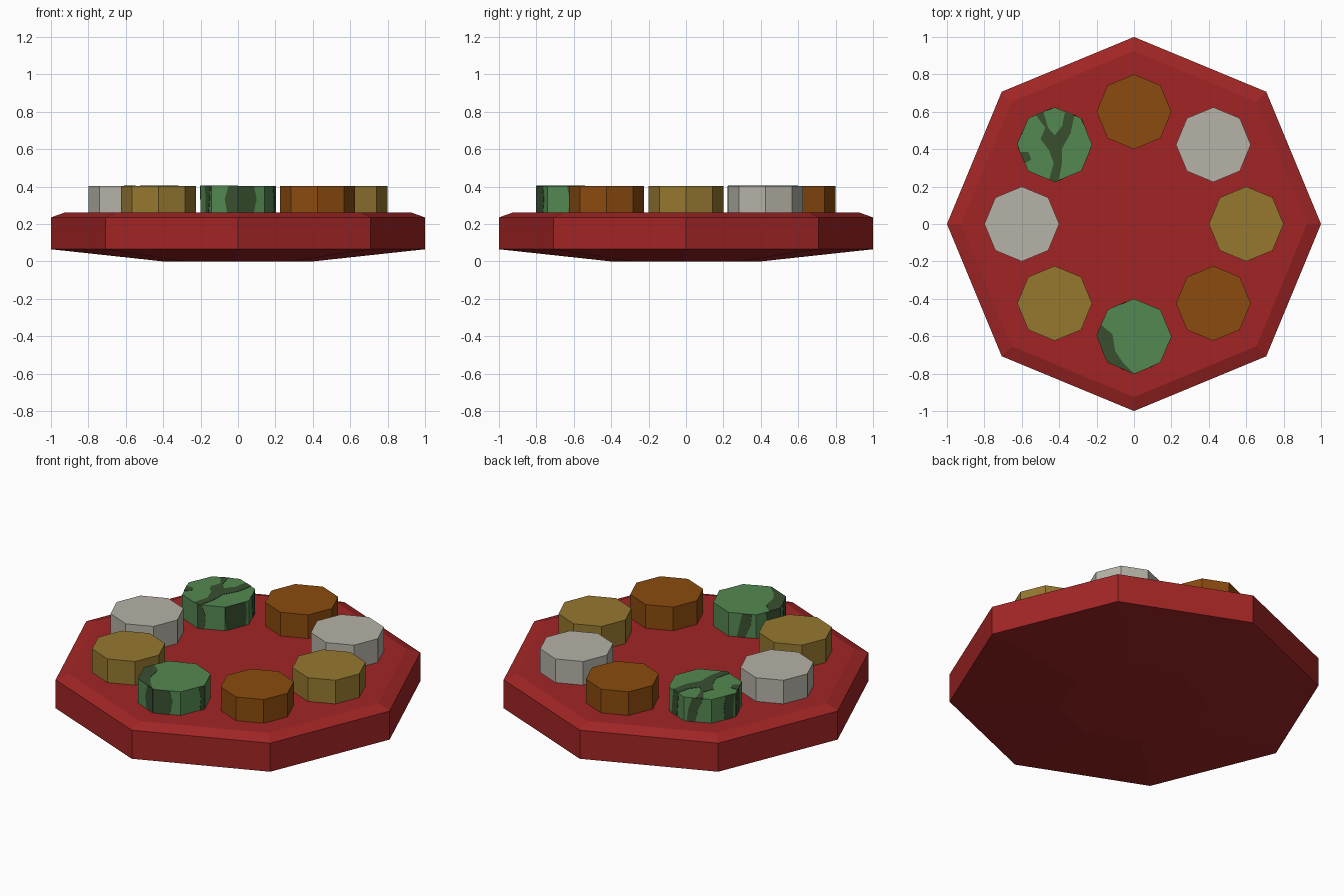
import bpy, bmesh, math
from mathutils import Vector

if "Cube" in bpy.data.objects:
    bpy.data.objects.remove(bpy.data.objects["Cube"])


def material(name, rgb):
    # sRGB 0-255 to linear
    m = bpy.data.materials.new(name)
    lin = [((c / 255 + 0.055) / 1.055) ** 2.4 for c in rgb]
    m.diffuse_color = (*lin, 1)
    m.use_nodes = True
    m.node_tree.nodes["Principled BSDF"].inputs["Base Color"].default_value = m.diffuse_color
    return m


RED = material("red", (162, 37, 37))
GOLD = material("gold", (150, 120, 48))
GREY = material("warm grey", (182, 178, 167))
BROWN = material("brown", (139, 75, 15))
GREEN = material("green", (83, 136, 81))
DARK = material("dark green", (56, 80, 48))


def make_object(name, bm, mat):
    bmesh.ops.recalc_face_normals(bm, faces=bm.faces[:])
    me = bpy.data.meshes.new(name)
    bm.to_mesh(me)
    bm.free()
    me.materials.append(mat)
    ob = bpy.data.objects.new(name, me)
    bpy.context.collection.objects.link(ob)
    return ob


def corner(k, r):
    a = math.radians(45 * k)
    return Vector((r * math.cos(a), r * math.sin(a), 0))


def octagon_stack(name, profile, mat, centre=(0, 0)):
    """Eight-sided solid from a list of (radius, z)."""
    bm = bmesh.new()
    off = Vector((*centre, 0))
    rings = [[bm.verts.new(off + corner(k, r) + Vector((0, 0, z))) for k in range(8)]
             for r, z in profile]
    bm.faces.new(rings[0][::-1])
    bm.faces.new(rings[-1])
    for a, b in zip(rings, rings[1:]):
        for k in range(8):
            j = (k + 1) % 8
            bm.faces.new((a[k], a[j], b[j], b[k]))
    return make_object(name, bm, mat)


def plate(bm, pts, normal):
    """Thin raised patch from a flat outline."""
    n = normal * 0.002
    lo = [bm.verts.new(p - n * 0.5) for p in pts]
    hi = [bm.verts.new(p + n) for p in pts]
    bm.faces.new(lo[::-1])
    bm.faces.new(hi)
    for i in range(len(pts)):
        j = (i + 1) % len(pts)
        bm.faces.new((lo[i], lo[j], hi[j], hi[i]))


Z0, Z1, R = 0.262, 0.403, 0.2


def stripes(name, centre, tops, bands):
    """Dark patches: top outlines, and side bands (facet, bottom u0,u1, middle u0,u1, top u0,u1)."""
    bm = bmesh.new()
    c = Vector((*centre, 0))
    for outline in tops:
        plate(bm, [c + Vector((x, y, Z1)) for x, y in outline], Vector((0, 0, 1)))
    for k, b0, b1, m0, m1, t0, t1 in bands:
        a, b = corner(k, R), corner(k + 1, R)
        zm = (Z0 + Z1) / 2
        uz = [(b0, Z0), (b1, Z0), (m1, zm), (t1, Z1), (t0, Z1), (m0, zm)]
        pts = [c + a.lerp(b, u) + Vector((0, 0, z)) for u, z in uz]
        plate(bm, pts, (a + b).normalized())
    make_object(name, bm, DARK)


# Dish with chamfered rim and tapered underside
octagon_stack("dish", [(0.4, 0), (1, 0.065), (1, 0.235), (0.925, Z0)], RED)

# Ring of eight tokens
kinds = [("gold", GOLD), ("grey", GREY), ("brown", BROWN), ("green", GREEN),
         ("grey", GREY), ("gold", GOLD), ("green", GREEN), ("brown", BROWN)]
for i, (label, mat) in enumerate(kinds):
    p = corner(i, 0.6)
    octagon_stack(f"{label}_token_{i}", [(R, Z0 - 0.01), (R, Z1)], mat, p.xy)

# Dark stripes on the back left green token
branch = [(-.1, .157), (-.06, .174), (-.035, .09), (.0, .05), (.04, .1), (.055, .174),
          (.105, .154), (.085, .06), (.04, -.02), (.04, -.1), (.02, -.19), (0, -.2),
          (-.03, -.187), (-.005, -.1), (-.03, -.03), (-.075, .03), (-.05, .09)]
blob = [(-.185, -.04), (-.14, -.04), (-.125, -.08), (-.16, -.1)]
stripes("back_left_token_stripes", corner(3, 0.6).xy, [branch, blob],
        [(0, .6, .95, .5, .85, .5, .8),
         (1, .2, .55, .25, .6, .3, .65),
         (2, .1, .4, .15, .5, .3, .7),
         (3, .55, .9, .5, .9, .6, .95),
         (4, .1, .5, .1, .6, .2, .5),
         (6, .0, .25, .0, .3, .0, .15),
         (7, .1, .85, .0, .9, .0, .85)])

# Dark stripes on the front green token
wedge = [(-.175, .06), (-.115, .01), (-.1, -.08), (-.06, -.14), (0, -.2), (-.141, -.141), (-.2, 0)]
stripes("front_token_stripes", corner(6, 0.6).xy, [wedge],
        [(2, .3, .6, .4, .8, .5, .85),
         (3, .4, .9, .5, 1, .4, 1),
         (4, .5, .75, .5, .85, .4, .9),
         (5, .6, 1, .5, 1, .65, 1),
         (6, 0, .6, 0, .7, 0, .6),
         (7, .8, 1, .85, 1, .75, 1)])
